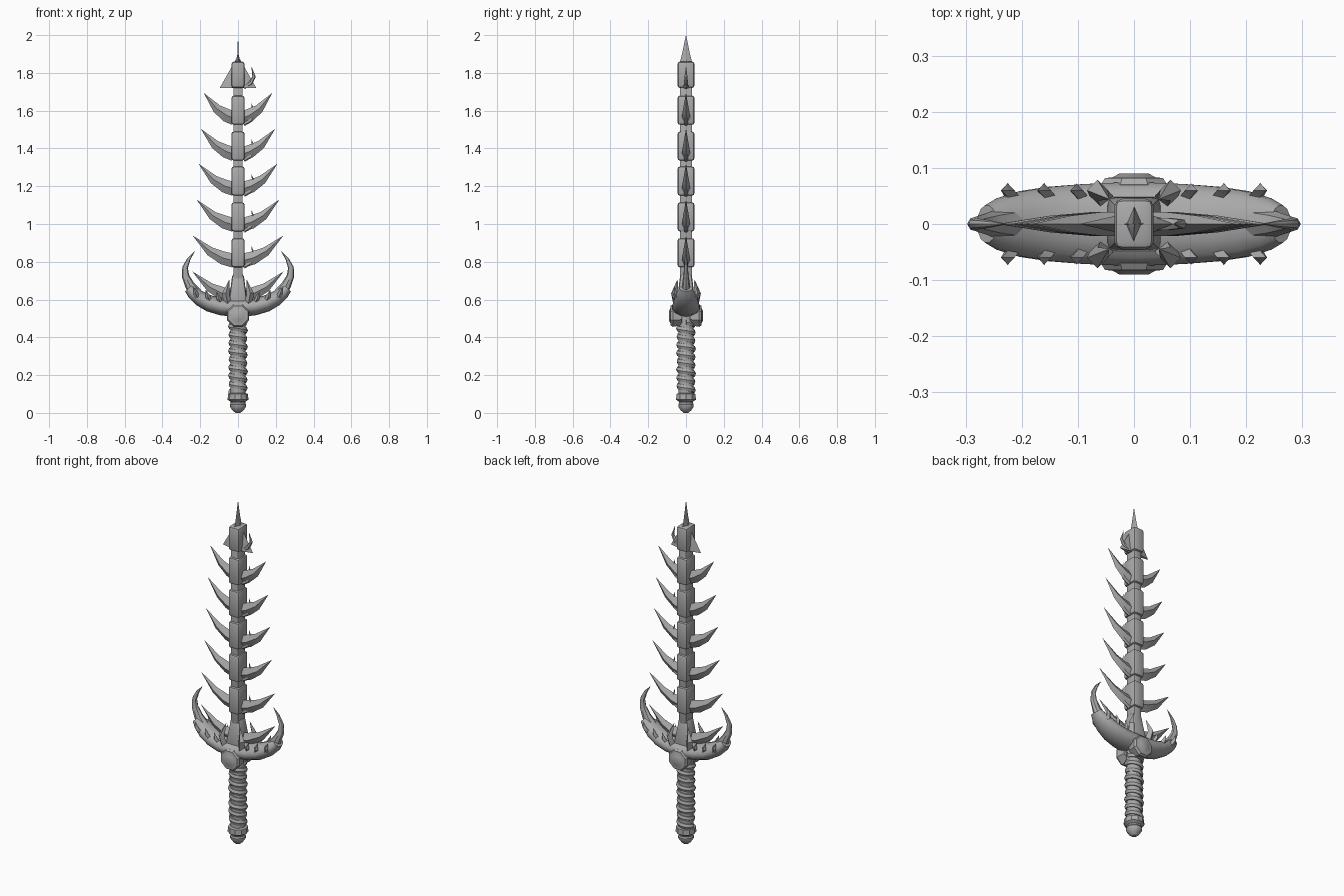
import bpy, bmesh, math
from mathutils import Vector

if "Cube" in bpy.data.objects:
    bpy.data.objects.remove(bpy.data.objects["Cube"], do_unlink=True)

COLOR = (0.4, 0.4, 0.4, 1)
bone = bpy.data.materials.new("bone_grey")
bone.use_nodes = True
bone.diffuse_color = COLOR
bone.node_tree.nodes["Principled BSDF"].inputs["Base Color"].default_value = COLOR
Y, Z = Vector((0, 1, 0)), Vector((0, 0, 1))


def finish(name, bm, angle=30):
    bmesh.ops.recalc_face_normals(bm, faces=bm.faces)
    mesh = bpy.data.meshes.new(name)
    bm.to_mesh(mesh)
    bm.free()
    mesh.materials.append(bone)
    obj = bpy.data.objects.new(name, mesh)
    bpy.context.collection.objects.link(obj)
    bpy.ops.object.select_all(action="DESELECT")
    bpy.context.view_layer.objects.active = obj
    obj.select_set(True)
    bpy.ops.object.shade_smooth_by_angle(angle=math.radians(angle))
    return obj


def loft(name, path, sizes, sides=4, side=Y, turn=0.0, angle=30):
    """Sweep an ellipse of (height, width) along a path; width lies along side."""
    bm = bmesh.new()
    pts = [Vector(p) for p in path]
    rings = []
    for i, p in enumerate(pts):
        tangent = (pts[min(i + 1, len(pts) - 1)] - pts[max(i - 1, 0)]).normalized()
        normal = side.cross(tangent).normalized()
        a, b = sizes[i]
        ring = []
        for k in range(sides):
            t = 2 * math.pi * k / sides + turn
            ring.append(bm.verts.new(p + normal * a * math.cos(t) + side * b * math.sin(t)))
        rings.append(ring)
    for r, s in zip(rings, rings[1:]):
        for k in range(sides):
            j = (k + 1) % sides
            bm.faces.new((r[k], r[j], s[j], s[k]))
    bm.faces.new(rings[0])
    bm.faces.new(rings[-1])
    return finish(name, bm, angle)


def box(name, half, bottom, top, taper=1.0, bevel=0.014):
    bm = bmesh.new()
    bmesh.ops.create_cube(bm, size=2)
    for v in bm.verts:
        s = taper if v.co.z > 0 else 1
        v.co = (v.co.x * half[0] * s, v.co.y * half[1] * s, top if v.co.z > 0 else bottom)
    bmesh.ops.bevel(bm, geom=bm.edges[:], offset=bevel, segments=2, profile=0.5, affect="EDGES")
    return finish(name, bm, 40)


# Spine of the blade: core, vertebrae, side spikes and small hooks
box("spine_core", (0.025, 0.033), 0.6, 1.76, bevel=0.008)
bottoms = [0.58, 0.77, 0.96, 1.15, 1.335, 1.525, 1.72]
reach = [0.24, 0.238, 0.217, 0.207, 0.195, 0.18]
for i, z in enumerate(bottoms):
    if i == 0:
        box("base_vertebra", (0.05, 0.05), z, z + 0.155, taper=0.6)
    else:
        box(f"vertebra_{i}", (0.035, 0.045), z, min(z + 0.155, 1.86))
        loft(f"small_hook_{i}",
             [(0.03, 0, z + 0.005), (0.065, 0, z + 0.025), (0.085, 0, z + 0.06), (0.071, 0, z + 0.115)],
             [(0.012, 0.012), (0.012, 0.012), (0.009, 0.009), (0.0005, 0.0005)], 6)
    if i < len(reach):
        for s, label in ((1, "left"), (-1, "right")):
            r = reach[i] * s
            loft(f"{label}_spike_{i}",
                 [(0.02 * s, 0, z + 0.035), (r * 0.33, 0, z + 0.05),
                  (r * 0.62, 0, z + 0.085), (r, 0, z + 0.167)],
                 [(0.037, 0.022), (0.035, 0.021), (0.024, 0.015), (0.0005, 0.0005)])

# Barbed head and thin point
loft("head_barb", [(0, 0, 1.72), (0, 0, 1.89)], [(0.097, 0.022), (0.0005, 0.0005)])
loft("blade_point", [(0, 0, 1.85), (0, 0, 1.90), (0, 0, 2.0)],
     [(0.015, 0.034), (0.003, 0.021), (0.0005, 0.0005)])

# Crescent guard
half_path = [(0.09, 0.563), (0.15, 0.579), (0.2, 0.605), (0.24, 0.636), (0.262, 0.66)]
half_size = [(0.046, 0.073), (0.044, 0.068), (0.04, 0.06), (0.033, 0.047), (0.024, 0.034)]
path = [(-x, 0, z) for x, z in reversed(half_path)] + [(0, 0, 0.555)] + [(x, 0, z) for x, z in half_path]
loft("guard", path, half_size[::-1] + [(0.05, 0.077)] + half_size, 14, angle=45)

for s, label in ((1, "left"), (-1, "right")):
    # Curved horn at the end of the guard
    loft(f"{label}_guard_horn",
         [(0.222 * s, 0, 0.63), (0.255 * s, 0, 0.675), (0.278 * s, 0, 0.725),
          (0.28 * s, 0, 0.77), (0.26 * s, 0, 0.815), (0.228 * s, 0, 0.857)],
         [(0.034, 0.03), (0.026, 0.022), (0.02, 0.014), (0.015, 0.01), (0.009, 0.007), (0.0005, 0.0005)], 8)
    # Teeth along both faces of the guard
    for f, face in ((-1, "front"), (1, "back")):
        for n, (x, z, h, w) in enumerate([(0.055, 0.575, 0.13, 0.022), (0.092, 0.58, 0.06, 0.014),
                                          (0.15, 0.59, 0.06, 0.015), (0.215, 0.61, 0.058, 0.015)]):
            loft(f"{label}_{face}_tooth_{n}",
                 [(x * s, 0.045 * f, z), ((x + 0.01) * s, 0.06 * f, z + h * 0.45),
                  ((x + (0.02 if n else -0.01)) * s, (0.06 if n else 0.045) * f, z + h)],
                 [(w, w), (w * 0.85, w * 0.85), (0.001, 0.001)])

# Round boss on each face of the guard
for f, face in ((-1, "front"), (1, "back")):
    loft(f"{face}_boss",
         [(0, y * f, 0.515) for y in (0.02, 0.07, 0.082, 0.083, 0.09)],
         [(0.055, 0.055), (0.064, 0.064), (0.056, 0.056), (0.042, 0.042), (0.028, 0.028)],
         8, side=Z, turn=math.pi / 8)

# Grip with spiral wrap
loft("grip", [(0, 0, 0.08), (0, 0, 0.3), (0, 0, 0.53)], [(0.04, 0.04)] * 3, 16)
turns, steps = 8.5, 16
helix, wrap = [], []
count = int(turns * steps)
for i in range(count + 1):
    t = 2 * math.pi * i / steps
    helix.append((0.04 * math.cos(t), 0.04 * math.sin(t), 0.48 - 0.37 * i / count))
    wrap.append((0.011 + 0.002 * math.sin(t * 0.37), 0.017))
loft("grip_wrap", helix, wrap, 6, side=Z)

# Pommel
profile = [(0.105, 0.04), (0.1, 0.053), (0.07, 0.055), (0.06, 0.04), (0.052, 0.038),
           (0.045, 0.043), (0.03, 0.041), (0.012, 0.028), (0, 0.012)]
loft("pommel", [(0, 0, z) for z, r in profile], [(r, r) for z, r in profile], 10)
